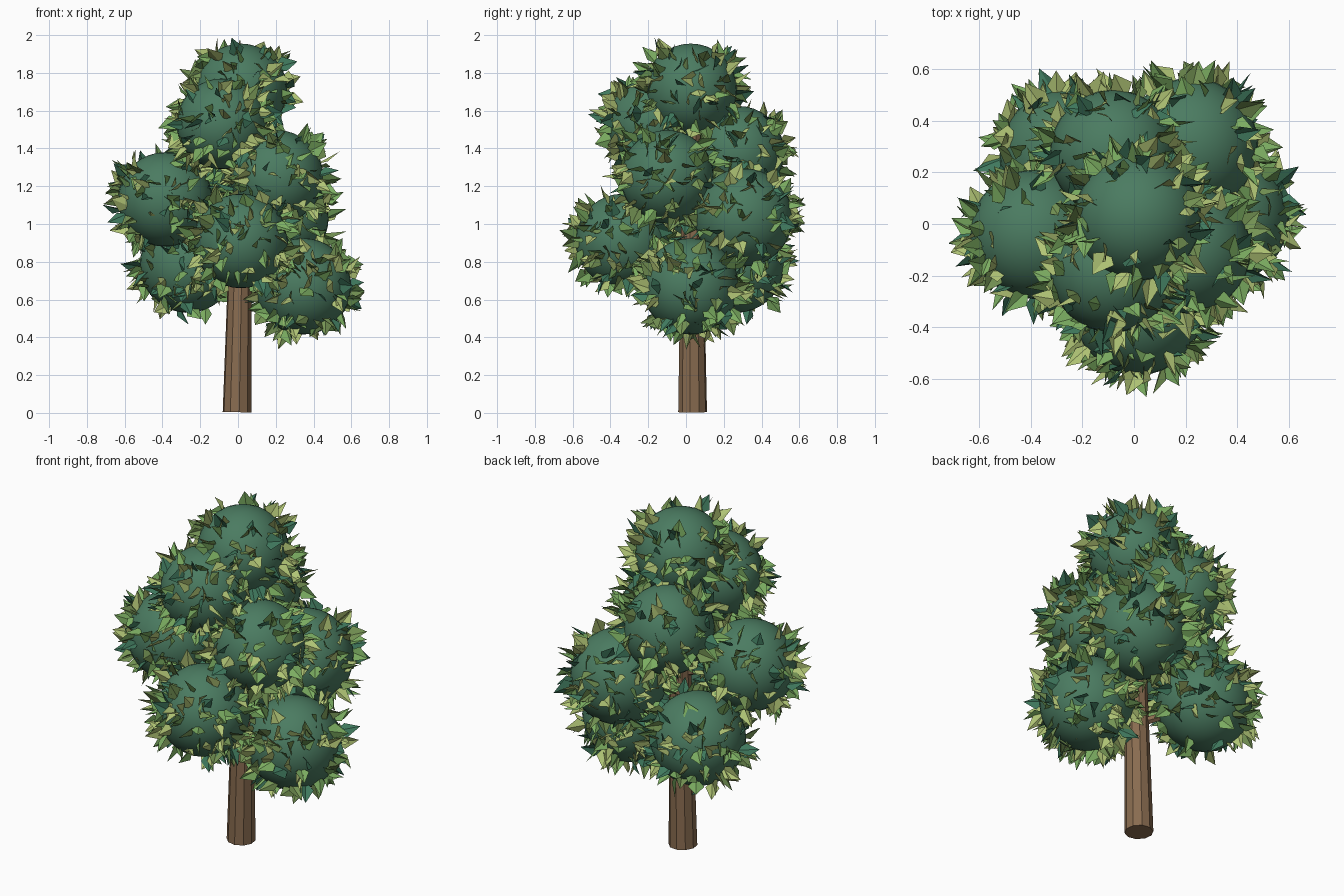
import bpy, bmesh, math, random
from mathutils import Vector

if "Cube" in bpy.data.objects:
    bpy.data.objects.remove(bpy.data.objects["Cube"])

random.seed(7)

def material(name, rgb):
    m = bpy.data.materials.new(name)
    m.diffuse_color = (*rgb, 1)
    m.use_nodes = True
    m.node_tree.nodes["Principled BSDF"].inputs["Base Color"].default_value = m.diffuse_color
    return m

BARK = material("bark", (0.25, 0.15, 0.08))
CORE = material("foliage_core", (0.07, 0.20, 0.12))
LEAVES = [material("leaf_teal", (0.05, 0.19, 0.11)),
          material("leaf_mid", (0.20, 0.42, 0.12)),
          material("leaf_light", (0.44, 0.56, 0.18)),
          material("leaf_olive", (0.18, 0.30, 0.09))]

def limb(name, a, b, r1, r2, sides):
    a, b = Vector(a), Vector(b)
    d = b - a
    bpy.ops.mesh.primitive_cone_add(vertices=sides, radius1=r1, radius2=r2,
                                    depth=d.length, location=(a + b) / 2)
    ob = bpy.context.object
    ob.name = name
    ob.rotation_euler = d.to_track_quat('Z', 'Y').to_euler()
    ob.data.materials.append(BARK)

# foliage clumps spiralling up the trunk: x, y, z, radius
CLUMPS = [(0.345, 0.025, 0.67, 0.255), (-0.265, 0.265, 0.785, 0.255),
          (0.015, -0.335, 0.91, 0.25), (0.22, 0.305, 1.035, 0.26),
          (-0.385, -0.04, 1.13, 0.25), (0.205, -0.10, 1.25, 0.247),
          (-0.08, 0.275, 1.38, 0.245), (-0.085, -0.18, 1.53, 0.24),
          (0.015, 0.025, 1.71, 0.245)]

# trunk and hidden branches
limb("trunk", (-0.005, 0.035, 0.004), (0.025, 0.03, 1.5), 0.077, 0.05, 10)
for i, (x, y, z, r) in enumerate(CLUMPS[:-1]):
    limb(f"branch_{i + 1}", (0.01, 0.03, max(0.6, z - 0.12)), (x, y, z), 0.025, 0.015, 6)

# smooth clump cores
for i, (x, y, z, r) in enumerate(CLUMPS):
    bpy.ops.mesh.primitive_uv_sphere_add(segments=32, ring_count=18, radius=r, location=(x, y, z))
    ob = bpy.context.object
    ob.name = f"foliage_clump_{i + 1}"
    ob.data.materials.append(CORE)
    bpy.ops.object.shade_smooth()

# folded kite-shaped leaves bristling from the clumps
def add_leaf(bm, p, n):
    jitter = Vector([random.uniform(-1, 1) for _ in range(3)])
    d = (n + jitter * 1.0).normalized()
    side = d.cross(Vector([random.gauss(0, 1) for _ in range(3)])).normalized()
    up = side.cross(d)
    length, width = random.uniform(0.10, 0.14), random.uniform(0.032, 0.048)
    base = p - n * 0.025
    mid = base + d * length * 0.42 + up * 0.015
    v = [bm.verts.new(c) for c in (base, mid + side * width, base + d * length, mid - side * width)]
    k = random.choices(range(4), (2, 5, 4, 2))[0]
    for tri in ((0, 1, 2), (0, 2, 3)):
        bm.faces.new([v[j] for j in tri]).material_index = k

for i, (x, y, z, r) in enumerate(CLUMPS):
    c = Vector((x, y, z))
    bm = bmesh.new()
    for _ in range(170):
        h, a = random.uniform(-0.92, 0.78), random.uniform(0, math.tau)
        s = math.sqrt(1 - h * h)
        n = Vector((s * math.cos(a), s * math.sin(a), h))
        p = c + n * r
        if any((p - Vector(o[:3])).length < o[3] - 0.05 for j, o in enumerate(CLUMPS) if j != i):
            continue
        add_leaf(bm, p, n)
    me = bpy.data.meshes.new(f"leaves_{i + 1}")
    bm.to_mesh(me)
    bm.free()
    for m in LEAVES:
        me.materials.append(m)
    bpy.context.collection.objects.link(bpy.data.objects.new(f"leaves_{i + 1}", me))
